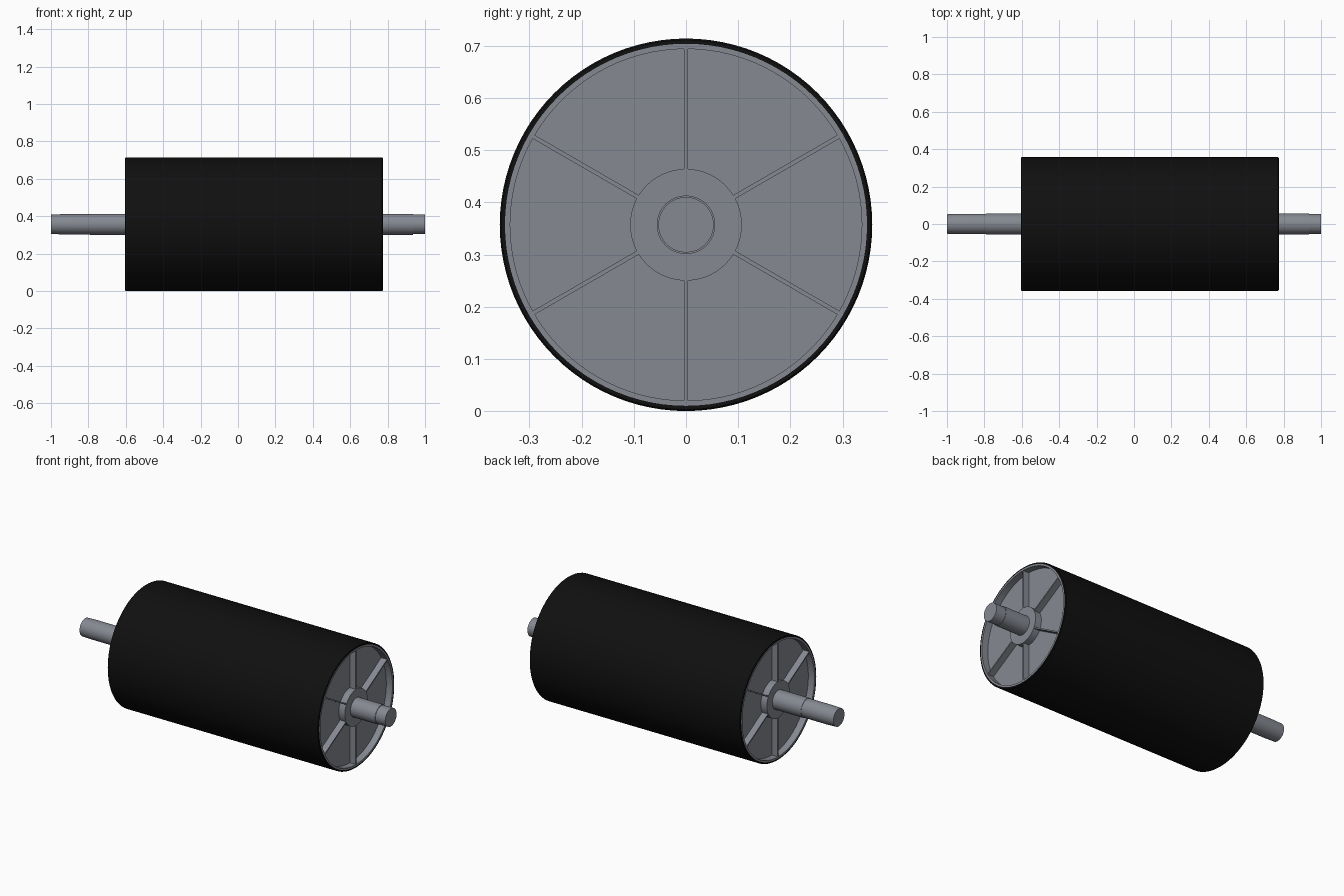
import bpy, bmesh, math
from mathutils import Matrix

if "Cube" in bpy.data.objects:
    bpy.data.objects.remove(bpy.data.objects["Cube"])

CZ = 0.357           # axle height
X0, X1 = -0.604, 0.774   # drum ends
SIDES = 96


def material(name, rgb):
    m = bpy.data.materials.new(name)
    m.diffuse_color = (*rgb, 1)
    m.use_nodes = True
    m.node_tree.nodes["Principled BSDF"].inputs["Base Color"].default_value = m.diffuse_color
    return m


steel = material("grey_steel", (0.235, 0.25, 0.285))
rubber = material("black_rubber", (0.005, 0.005, 0.005))


def finish(name, bm, mat):
    bmesh.ops.recalc_face_normals(bm, faces=bm.faces)
    me = bpy.data.meshes.new(name)
    bm.to_mesh(me)
    bm.free()
    me.materials.append(mat)
    ob = bpy.data.objects.new(name, me)
    bpy.context.collection.objects.link(ob)
    bpy.ops.object.select_all(action='DESELECT')
    ob.select_set(True)
    bpy.context.view_layer.objects.active = ob
    bpy.ops.object.shade_smooth_by_angle(angle=math.radians(25))
    return ob


def lathe(name, profile, mat, closed):
    """Turn (x, radius) points round the axle; closed joins last to first, else ends are capped."""
    bm = bmesh.new()
    rings = []
    for x, r in profile:
        rings.append([bm.verts.new((x, r * math.sin(a), CZ + r * math.cos(a)))
                      for a in (2 * math.pi * i / SIDES for i in range(SIDES))])
    pairs = list(zip(rings, rings[1:]))
    if closed:
        pairs.append((rings[-1], rings[0]))
    else:
        bm.faces.new(rings[0])
        bm.faces.new(rings[-1])
    for a, b in pairs:
        for i in range(SIDES):
            j = (i + 1) % SIDES
            bm.faces.new((a[i], a[j], b[j], b[i]))
    return finish(name, bm, mat)


# Rubber covering with slightly eased edges
lathe("rubber_covering", [(X0, 0.347), (X0, 0.354), (X0 + 0.003, 0.357),
                          (X1 - 0.003, 0.357), (X1, 0.354), (X1, 0.347)], rubber, True)
# Steel drum shell
lathe("drum_shell", [(X0, 0.337), (X0, 0.347), (X1, 0.347), (X1, 0.337)], steel, True)
# Stepped axle
lathe("axle", [(-1, 0.052), (-0.94, 0.054), (-0.791, 0.054), (-0.791, 0.056),
               (0.936, 0.056), (0.936, 0.053), (1, 0.053)], steel, False)

# Recessed end plate, hub and six ribs at each end
DEPTH = 0.04
for side, end, s in (("left", X0, -1), ("right", X1, 1)):
    inner = end - s * DEPTH
    lathe(side + "_end_plate", [(inner, 0.05), (inner, 0.338),
                                (inner - s * 0.02, 0.338), (inner - s * 0.02, 0.05)], steel, True)
    lathe(side + "_hub", [(end, 0.05), (end, 0.107),
                          (inner - s * 0.01, 0.107), (inner - s * 0.01, 0.05)], steel, True)
    bm = bmesh.new()
    r0, r1 = 0.10, 0.339
    for k in range(6):
        mat = (Matrix.Translation((end - s * (DEPTH / 2 + 0.002), 0, CZ))
               @ Matrix.Rotation(k * math.pi / 3, 4, 'X')
               @ Matrix.Translation((0, 0, (r0 + r1) / 2))
               @ Matrix.Diagonal((DEPTH, 0.008, r1 - r0, 1)))
        bmesh.ops.create_cube(bm, size=1, matrix=mat)
    finish(side + "_ribs", bm, steel)
